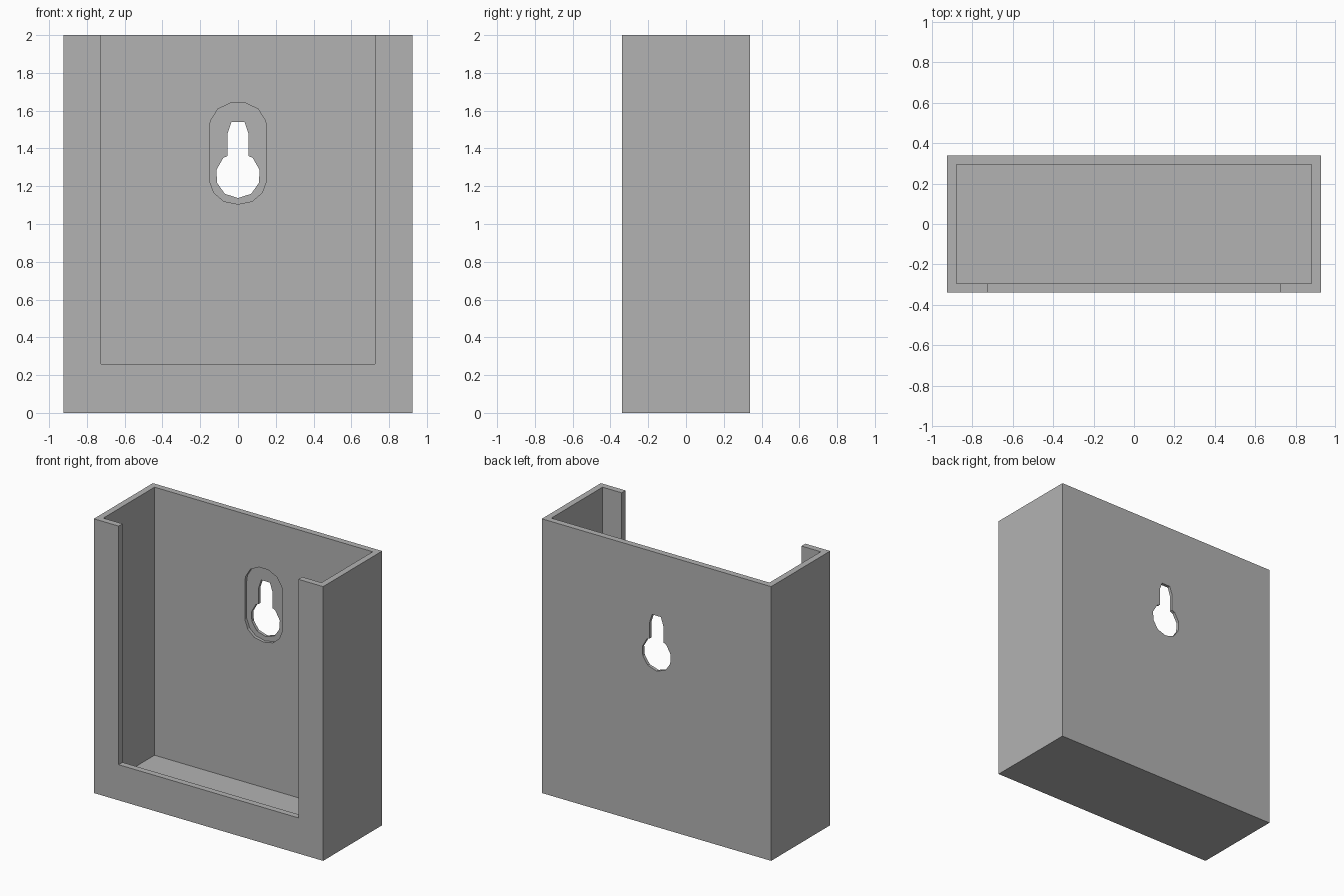
import bpy, bmesh

cube = bpy.data.objects.get("Cube")
if cube:
    bpy.data.objects.remove(cube, do_unlink=True)

W, D, H, T = 0.925, 0.34, 2.0, 0.045   # half width, half depth, height, wall

grey = bpy.data.materials.new("plain grey")
grey.use_nodes = True
colour = (0.45, 0.45, 0.45, 1)
grey.diffuse_color = colour
grey.node_tree.nodes["Principled BSDF"].inputs["Base Color"].default_value = colour


def prism(name, outline, y0, y1):
    """Extrude an x-z outline from y0 to y1."""
    bm = bmesh.new()
    face = bm.faces.new([bm.verts.new((x, y0, z)) for x, z in outline])
    new = bmesh.ops.extrude_face_region(bm, geom=[face])["geom"]
    verts = [v for v in new if isinstance(v, bmesh.types.BMVert)]
    bmesh.ops.translate(bm, verts=verts, vec=(0, y1 - y0, 0))
    bmesh.ops.recalc_face_normals(bm, faces=bm.faces)
    mesh = bpy.data.meshes.new(name)
    bm.to_mesh(mesh)
    bm.free()
    mesh.materials.append(grey)
    obj = bpy.data.objects.new(name, mesh)
    bpy.context.collection.objects.link(obj)
    return obj


def rect(half, z0, z1):
    return [(-half, z0), (half, z0), (half, z1), (-half, z1)]


def mirrored(right):
    """Close a right-hand outline, bottom to top, across x = 0."""
    return right + [(-x, z) for x, z in reversed(right) if x > 0]


# Outlines of the mounting hole and the shallow recess around it
keyhole = mirrored([(0, 1.137), (0.07, 1.16), (0.11, 1.217), (0.115, 1.285),
                    (0.078, 1.35), (0.055, 1.36), (0.055, 1.48), (0.035, 1.54)])
recess = mirrored([(0, 1.105), (0.075, 1.12), (0.127, 1.165), (0.152, 1.23),
                   (0.152, 1.5), (0.146, 1.545), (0.107, 1.608), (0.037, 1.642)])

# Open-topped holder body and the shapes cut out of it
body = prism("wall_holder", rect(W, 0, H), -D, D)
cutters = [
    prism("pocket_cutter", rect(W - T, T, H + 0.2), -D + T, D - T),
    prism("front_opening_cutter", rect(0.725, 0.26, H + 0.3), -D - 0.2, 0),
    prism("recess_cutter", recess, 0.1, D - T / 2),
    prism("keyhole_cutter", keyhole, 0.15, D + 0.2),
]
bpy.context.view_layer.objects.active = body
for cutter in cutters:
    cutter.hide_render = True
    mod = body.modifiers.new(cutter.name, "BOOLEAN")
    mod.operation = "DIFFERENCE"
    mod.solver = "EXACT"
    mod.object = cutter
    bpy.ops.object.modifier_apply(modifier=mod.name)
    bpy.data.objects.remove(cutter, do_unlink=True)
